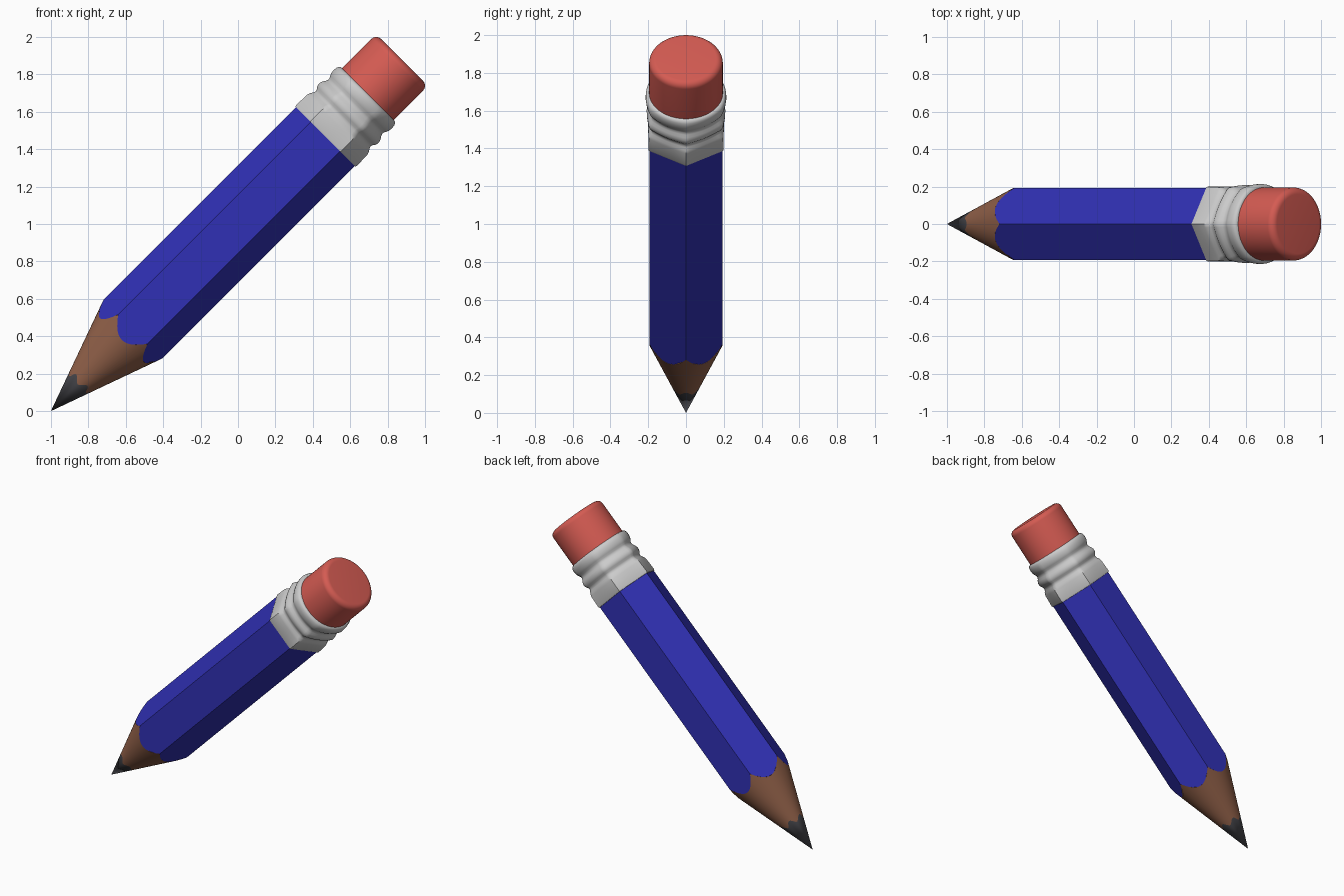
import bpy, bmesh
from math import cos, sin, pi, radians
from mathutils import Vector

if "Cube" in bpy.data.objects:
    bpy.data.objects.remove(bpy.data.objects["Cube"])

N = 72                                   # points around, a multiple of six
TIP = Vector((-1, 0, 0))
AXIS = Vector((1, 0, 1)).normalized()    # pencil leans at 45 degrees
SIDE = Vector((-1, 0, 1)).normalized()
R = 0.222                                # hexagon corner radius
SLOPE = R / 0.62                         # sharpened cone


def hexagon(t):
    """Radius of a unit-corner hexagon at angle t."""
    k = t % (pi / 3) - pi / 6
    return cos(pi / 6) / cos(k)


def loft(name, rings, colour=None, angle=30):
    """Skin rings; each ring is a function angle -> (distance along, radius)."""
    bm = bmesh.new()
    loops = []
    for ring in rings:
        loop = []
        for i in range(N):
            t = 2 * pi * i / N
            u, r = ring(t)
            loop.append(bm.verts.new(TIP + AXIS * u + SIDE * (r * cos(t)) + Vector((0, r * sin(t), 0))))
        loops.append(loop)
    for a, b in zip(loops, loops[1:]):
        for i in range(N):
            j = (i + 1) % N
            bm.faces.new((a[i], a[j], b[j], b[i]))
    bm.faces.new(loops[-1])
    bmesh.ops.remove_doubles(bm, verts=bm.verts, dist=1e-5)
    bmesh.ops.recalc_face_normals(bm, faces=bm.faces)
    me = bpy.data.meshes.new(name)
    bm.to_mesh(me)
    bm.free()
    ob = bpy.data.objects.new(name, me)
    bpy.context.collection.objects.link(ob)
    if colour:
        mat = bpy.data.materials.new(name + "_colour")
        mat.diffuse_color = (*colour, 1)
        mat.use_nodes = True
        mat.node_tree.nodes["Principled BSDF"].inputs["Base Color"].default_value = mat.diffuse_color
        me.materials.append(mat)
    bpy.ops.object.select_all(action='DESELECT')
    ob.select_set(True)
    bpy.context.view_layer.objects.active = ob
    bpy.ops.object.shade_smooth_by_angle(angle=radians(angle))
    return ob


def lead_edge(t):
    u = 0.218 + 0.016 * cos(6 * t)
    return u, u * SLOPE


def paint_edge(t):
    r = R * hexagon(t)
    return r / SLOPE, r


def flat(u, r, w=0.0):
    """Ring at u blending from circle (w=0) to hexagon (w=1)."""
    return lambda t: (u, r * (1 - w + w * 1.07 * hexagon(t)))


# Sharpened end: lead, wood, and the scalloped painted body
loft("lead", [flat(0, 0), lead_edge], (0.065, 0.065, 0.075))
loft("wood", [lead_edge, paint_edge], (0.30, 0.125, 0.07))
loft("body", [paint_edge, lambda t: (2.12, R * hexagon(t))], (0.03, 0.03, 0.46))

# Ferrule: hexagonal sleeve turning into two round ridges
profile = [(2.073, 0.205, 1), (2.075, 0.212, 1), (2.085, 0.215, 1), (2.165, 0.214, .85),
           (2.183, 0.210, .75), (2.197, 0.202, .65), (2.208, 0.199, .6), (2.220, 0.202, .58),
           (2.232, 0.211, .55), (2.245, 0.216, .55), (2.260, 0.216, .5), (2.275, 0.211, .45),
           (2.288, 0.203, .4), (2.300, 0.199, .35), (2.312, 0.201, .3), (2.325, 0.209, .28),
           (2.340, 0.215, .25), (2.362, 0.217, .2), (2.380, 0.215, .15), (2.391, 0.209, .1),
           (2.396, 0.200, 0), (2.397, 0.190, 0)]
loft("ferrule", [flat(*p) for p in profile], None, 40)

# Eraser with a rounded rim
f, top, er = 0.036, 2.654, 0.195
rim = [flat(top - f + f * sin(a), er - f + f * cos(a)) for a in (i * pi / 16 for i in range(9))]
loft("eraser", [flat(2.37, er)] + rim, (0.66, 0.105, 0.085))
